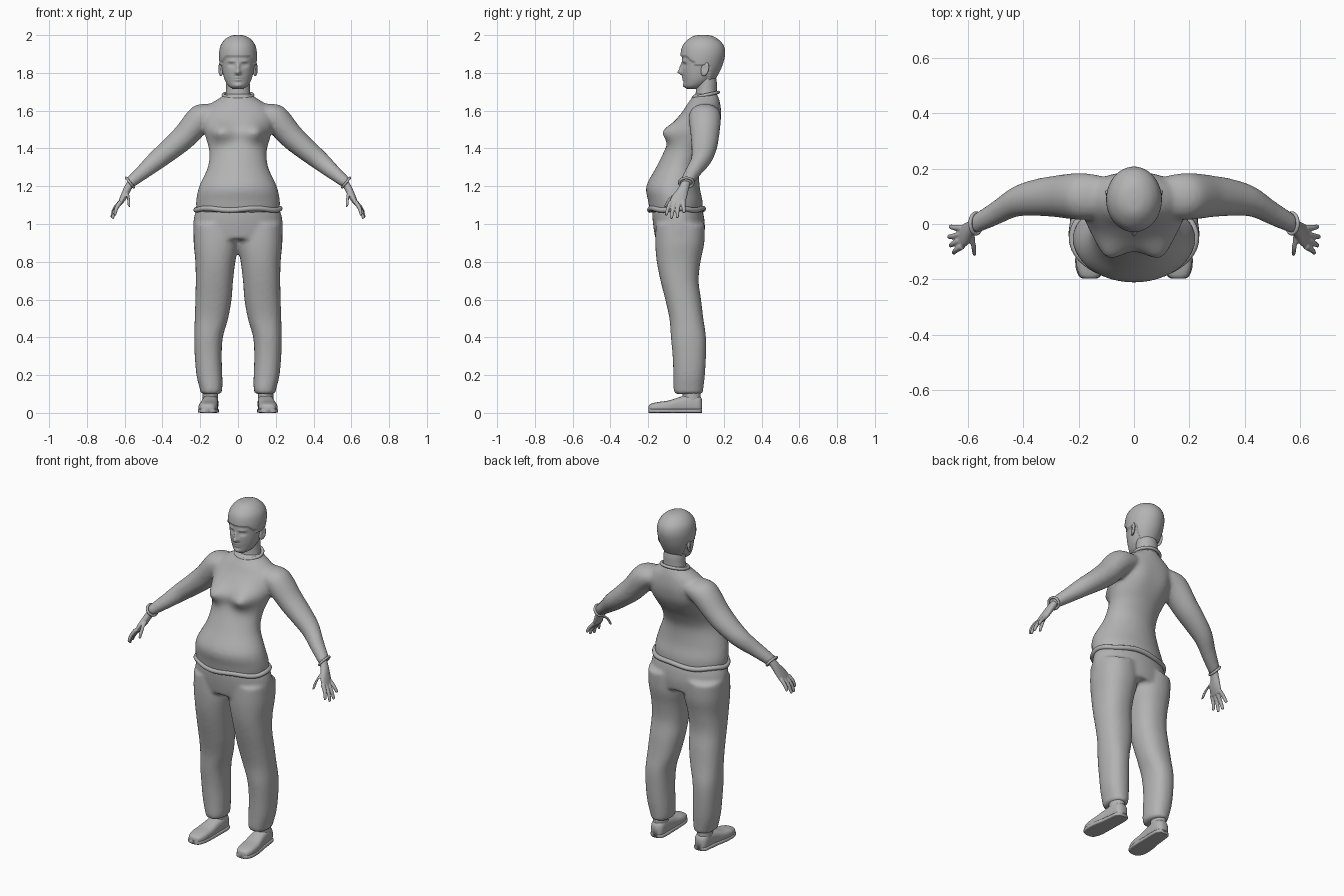
import bpy, bmesh, math
from mathutils import Vector

if "Cube" in bpy.data.objects:
    bpy.data.objects.remove(bpy.data.objects["Cube"])

GREY = bpy.data.materials.new("plain grey")
GREY.diffuse_color = (0.45, 0.45, 0.45, 1)
GREY.use_nodes = True
GREY.node_tree.nodes["Principled BSDF"].inputs["Base Color"].default_value = GREY.diffuse_color
X, Y, Z = Vector((1, 0, 0)), Vector((0, 1, 0)), Vector((0, 0, 1))


def spline(rows, steps):
    """Catmull-Rom interpolation of rows of numbers."""
    out = []
    for i in range(len(rows) - 1):
        p0, p1 = rows[max(i - 1, 0)], rows[i]
        p2, p3 = rows[i + 1], rows[min(i + 2, len(rows) - 1)]
        for k in range(steps):
            t = k / steps
            out.append([b + 0.5 * t * (c - a + t * (2 * a - 5 * b + 4 * c - d + t * (3 * (b - c) + d - a)))
                        for a, b, c, d in zip(p0, p1, p2, p3)])
    return out + [list(rows[-1])]


def loft(bm, rows, u=X, v=Y, steps=5, sides=28, power=1.0):
    """Skin of rings; each row is x, y, z, radius along u, radius along v."""
    bend = lambda c: math.copysign(abs(c) ** power, c)
    rings = []
    for x, y, z, a, b in spline(rows, steps):
        ring = []
        for i in range(sides):
            t = 2 * math.pi * i / sides
            ring.append(bm.verts.new(Vector((x, y, z)) + u * a * bend(math.cos(t)) + v * b * bend(math.sin(t))))
        rings.append(ring)
    for r, q in zip(rings, rings[1:]):
        for i in range(sides):
            j = (i + 1) % sides
            bm.faces.new((r[i], r[j], q[j], q[i]))
    bm.faces.new(rings[0])
    bm.faces.new(rings[-1])


def stack(rows):
    """Turn z, half width, front y, back y into loft rows."""
    return [(0, (f + b) / 2, z, w, (b - f) / 2) for z, w, f, b in rows]


def bump(bm, at, size, push):
    """Push vertices around a point with a soft falloff."""
    for v in bm.verts:
        d = sum(((a - b) / s) ** 2 for a, b, s in zip(v.co, at, size))
        if d < 12:
            v.co += Vector(push) * math.exp(-d)


def finish(bm, name, voxel=0, smooth=4):
    bmesh.ops.recalc_face_normals(bm, faces=bm.faces)
    me = bpy.data.meshes.new(name)
    bm.to_mesh(me)
    bm.free()
    me.shade_smooth()
    me.materials.append(GREY)
    ob = bpy.data.objects.new(name, me)
    bpy.context.collection.objects.link(ob)
    if voxel:
        m = ob.modifiers.new("blend", "REMESH")
        m.mode, m.voxel_size, m.use_smooth_shade = "VOXEL", voxel, True
        m = ob.modifiers.new("soften", "SMOOTH")
        m.factor, m.iterations = 0.5, smooth
    return ob


def band(name, centre, u, v, radius, wave=0.0):
    """Rolled cloth edge around an ellipse."""
    cu = bpy.data.curves.new(name, "CURVE")
    cu.dimensions, cu.bevel_depth, cu.bevel_resolution = "3D", radius, 3
    sp = cu.splines.new("POLY")
    n = 64
    sp.points.add(n - 1)
    sp.use_cyclic_u = True
    for i, p in enumerate(sp.points):
        t = 2 * math.pi * i / n
        c = Vector(centre) + Vector(u) * math.cos(t) + Vector(v) * math.sin(t)
        c.z += wave * math.sin(5 * t + 1)
        p.co = (*c, 1)
    sp.use_smooth = True
    cu.materials.append(GREY)
    bpy.context.collection.objects.link(bpy.data.objects.new(name, cu))


# Sweater: torso, bust and both sleeves blended together
bm = bmesh.new()
loft(bm, stack([(1.06, .218, -.19, .088), (1.12, .222, -.2, .088), (1.2, .205, -.21, .072),
                (1.3, .16, -.158, .072), (1.38, .152, -.118, .105), (1.44, .165, -.09, .14),
                (1.5, .182, -.08, .168), (1.56, .188, -.045, .182), (1.6, .18, -.015, .184),
                (1.64, .14, .01, .18), (1.67, .092, .032, .172), (1.69, .07, .042, .166)]), sides=48)
for s in (1, -1):
    bump(bm, (.085 * s, -.08, 1.485), (.062, .08, .055), (.012 * s, -.055, 0))
    bump(bm, (.09 * s, .17, 1.5), (.07, .08, .1), (0, .012, 0))
    loft(bm, [(.1 * s, .1, 1.595, .055, .07), (.19 * s, .1, 1.565, .074, .085), (.285 * s, .1, 1.462, .067, .075),
              (.36 * s, .095, 1.395, .059, .066), (.43 * s, .08, 1.338, .052, .055),
              (.5 * s, .04, 1.278, .041, .045), (.575 * s, 0, 1.216, .03, .036)],
         u=Vector((.64 * s, 0, .77)))
finish(bm, "sweater", .011, 5)
band("sweater_hem", (0, -.05, 1.078), (.222, 0, 0), (0, .142, 0), .014, .005)
band("collar", (0, .105, 1.683), (.078, 0, 0), (0, .066, .014), .009)

# Trousers: hips and two legs blended together
bm = bmesh.new()
loft(bm, stack([(1.09, .215, -.178, .082), (1.04, .232, -.178, .095), (.98, .238, -.172, .1),
                (.92, .234, -.162, .094)]), sides=48)
legs = [(1.0, 0, .235, -.16, .1), (.9, -.004, .235, -.163, .097), (.8, .014, .226, -.155, .077),
        (.7, .026, .224, -.135, .067), (.6, .034, .226, -.11, .08), (.5, .052, .229, -.088, .092),
        (.4, .08, .232, -.08, .106), (.3, .086, .229, -.071, .106), (.2, .083, .22, -.067, .1),
        (.13, .083, .203, -.066, .092), (.1, .09, .196, -.062, .088)]
for s in (1, -1):
    loft(bm, [(s * (i + o) / 2, (f + b) / 2, z, (o - i) / 2, (b - f) / 2) for z, i, o, f, b in legs], power=.88)
finish(bm, "trousers", .011, 4)

# Head: skull with face features and a raised cap of short hair
bm = bmesh.new()
loft(bm, stack([(1.715, .026, .005, .06), (1.73, .05, -.008, .1), (1.76, .069, -.013, .14), (1.8, .081, -.018, .165),
                (1.85, .089, -.02, .187), (1.9, .092, -.02, .199), (1.94, .085, -.01, .192),
                (1.97, .064, .016, .166), (1.987, .036, .045, .135), (1.992, .008, .08, .1)]), steps=9, sides=80)
for at, size, push in (((0, -.02, 1.803), (.014, .03, .014), (0, -.026, 0)),      # nose tip
                       ((0, -.02, 1.83), (.009, .03, .02), (0, -.014, 0)),        # nose bridge
                       ((0, -.015, 1.775), (.02, .03, .005), (0, -.007, 0)),      # upper lip
                       ((0, -.015, 1.762), (.018, .03, .005), (0, -.007, 0)),     # lower lip
                       ((0, -.01, 1.733), (.022, .03, .012), (0, -.008, 0))):     # chin
    bump(bm, at, size, push)
for s in (1, -1):
    bump(bm, (.034 * s, -.01, 1.842), (.017, .03, .010), (0, .012, 0))
    bump(bm, (.034 * s, -.01, 1.841), (.010, .03, .005), (0, -.006, 0))
    bump(bm, (.036 * s, -.01, 1.862), (.02, .03, .006), (0, -.006, 0))
for v in bm.verts:
    x, y, z = v.co
    line = 1.885 - 1.2 * max(0, abs(x) - .06) if y < .05 else 1.84 if y < .12 else 1.765
    if z > line:
        v.co += (v.co - Vector((0, .09, 1.86))).normalized() * .009
finish(bm, "head_and_hair")

# Neck
bm = bmesh.new()
loft(bm, [(0, .108, 1.64, .072, .064), (0, .108, 1.7, .064, .056), (0, .108, 1.75, .062, .055),
          (0, .1, 1.8, .06, .055)])
finish(bm, "neck")

for s, side in ((1, "left"), (-1, "right")):
    # Ear: flattened shell with a hollow
    bm = bmesh.new()
    bmesh.ops.create_uvsphere(bm, u_segments=20, v_segments=14, radius=1)
    for v in bm.verts:
        x, y, z = v.co
        hollow = .007 * math.exp(-(y * y + z * z) * 4) if x * s > 0 else 0
        v.co = (s * .091 + .012 * x + s * (.008 * y - hollow), .1 + .021 * y + .006 * z, 1.82 + .037 * z)
    finish(bm, side + "_ear")

    # Hand: palm, four fingers and a thumb
    bm = bmesh.new()
    side_axis = Vector((.87 * s, 0, .5))
    loft(bm, [(x * s, y, z, a, b) for x, y, z, a, b in
              ((.555, .005, 1.235, .02, .024), (.582, -.012, 1.192, .02, .028), (.605, -.035, 1.145, .018, .041),
               (.624, -.047, 1.11, .012, .042))], u=side_axis, sides=20)
    fingers = [((.62, -.08, 1.12), (.643, -.094, 1.085), (.652, -.104, 1.05)),
               ((.622, -.058, 1.115), (.65, -.07, 1.075), (.664, -.077, 1.033)),
               ((.622, -.036, 1.115), (.652, -.044, 1.075), (.669, -.046, 1.037)),
               ((.62, -.014, 1.12), (.648, -.013, 1.09), (.664, -.01, 1.062)),
               ((.588, -.03, 1.175), (.58, -.082, 1.135), (.577, -.108, 1.095))]
    for a, b, c in fingers:
        tip = [q + (q - p) * .08 for p, q in zip(b, c)]
        loft(bm, [(p[0] * s, p[1], p[2], r, r) for p, r in ((a, .012), (b, .0105), (c, .008), (tip, .003))],
             u=side_axis, steps=4, sides=12)
    finish(bm, side + "_hand", .004, 2)
    band(side + "_cuff", (.572 * s, .002, 1.219), (.02 * s, 0, .025), (0, .037, 0), .007)

    # Ankle
    bm = bmesh.new()
    loft(bm, [(.147 * s, .03, z, .04, .048) for z in (.05, .09, .13)])
    finish(bm, side + "_ankle")

    # Shoe: rounded upper on a flat sole
    bm = bmesh.new()
    shoe = [(-.198, .16, .018, .035), (-.188, .16, .036, .047), (-.15, .159, .049, .057), (-.09, .156, .05, .066),
            (-.03, .15, .045, .085), (.03, .146, .042, .098), (.07, .145, .037, .09), (.086, .145, .02, .07)]
    loft(bm, [(x * s, y, h / 2, w, h / 2) for y, x, w, h in shoe], v=Z, power=.72)
    finish(bm, side + "_shoe")
    # Sole rim
    bm = bmesh.new()
    loft(bm, [(x * s, y, .011, w + .004, .011) for y, x, w, h in shoe], v=Z, power=.4)
    finish(bm, side + "_sole")
